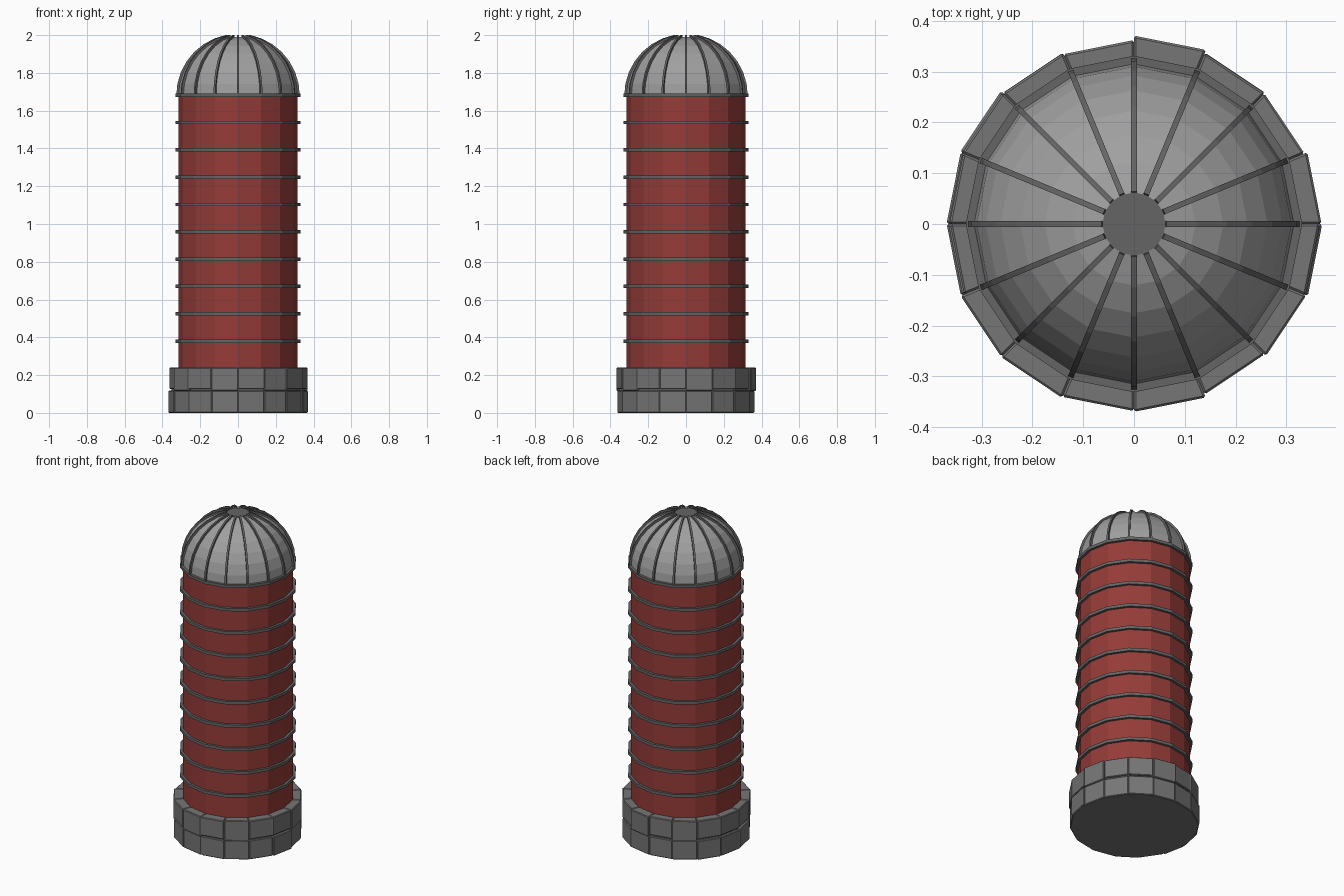
import bpy, bmesh, random
from math import sin, cos, pi, radians

if "Cube" in bpy.data.objects:
    bpy.data.objects.remove(bpy.data.objects["Cube"])

random.seed(4)
N = 16                      # sides all around
STEP = 2 * pi / N
R = 0.316                   # wall radius
WALL_TOP = 1.68


def material(name, rgb):
    m = bpy.data.materials.new(name)
    m.diffuse_color = (*rgb, 1)
    m.use_nodes = True
    m.node_tree.nodes["Principled BSDF"].inputs["Base Color"].default_value = m.diffuse_color
    return m


red = material("red_wall", (0.30, 0.045, 0.04))
dark = material("dark_grey", (0.13, 0.13, 0.13))
mid = material("mid_grey", (0.18, 0.18, 0.18))
light = material("light_grey", (0.35, 0.35, 0.35))


def finish(bm, name, mat):
    bmesh.ops.recalc_face_normals(bm, faces=bm.faces)
    me = bpy.data.meshes.new(name)
    bm.to_mesh(me)
    bm.free()
    me.materials.append(mat)
    ob = bpy.data.objects.new(name, me)
    bpy.context.collection.objects.link(ob)
    return ob


def lathe(name, profile, mat, closed=False, caps=False):
    """Spin an (r, z) profile into N flat sides."""
    bm = bmesh.new()
    rings = [[bm.verts.new((r * cos(i * STEP), r * sin(i * STEP), z))
              for i in range(N)] for r, z in profile]
    pairs = list(zip(rings, rings[1:])) + ([(rings[-1], rings[0])] if closed else [])
    for a, b in pairs:
        for i in range(N):
            j = (i + 1) % N
            bm.faces.new((a[i], a[j], b[j], b[i]))
    if caps:
        bm.faces.new(rings[0])
        bm.faces.new(rings[-1])
    return finish(bm, name, mat)


def block(bm, a0, a1, r_in, r_out, z0, z1, bevel):
    """Wedge-shaped stone between two angles."""
    lo, hi = [[bm.verts.new((r * cos(a), r * sin(a), z))
               for r, a in ((r_in, a0), (r_out, a0), (r_out, a1), (r_in, a1))]
              for z in (z0, z1)]
    faces = [bm.faces.new(lo), bm.faces.new(hi)]
    for i in range(4):
        j = (i + 1) % 4
        faces.append(bm.faces.new((lo[i], lo[j], hi[j], hi[i])))
    edges = list({e for f in faces for e in f.edges})
    bmesh.ops.bevel(bm, geom=edges, offset=bevel, segments=1, affect='EDGES')


# wall
lathe("wall", [(R, 0.01), (R, WALL_TOP)], red, caps=True)

# dome with a flat top
ring_angles = [radians(11.25 * k) for k in range(8)]
lathe("dome", [(R * cos(a), WALL_TOP + R * sin(a)) for a in ring_angles], light)
lathe("dome_cap", [(0.062, 1.982), (0.062, 1.991)], dark, caps=True)

# ribs following the dome
bm = bmesh.new()
for i in range(N):
    c, s = cos(i * STEP), sin(i * STEP)
    sections = []
    for a in ring_angles:
        sections.append([bm.verts.new((r * cos(a) * c - w * s, r * cos(a) * s + w * c,
                                       WALL_TOP + r * sin(a)))
                         for r, w in ((0.308, -0.0055), (0.327, -0.0055),
                                      (0.327, 0.0055), (0.308, 0.0055))])
    for p, q in zip(sections, sections[1:]):
        for k in range(4):
            m = (k + 1) % 4
            bm.faces.new((p[k], p[m], q[m], q[k]))
    bm.faces.new(sections[0])
    bm.faces.new(sections[-1])
finish(bm, "dome_ribs", dark)

# hoops around the wall
for k in range(10):
    z = 0.38 + k * 0.1447
    lathe(f"hoop_{k + 1}", [(0.308, z - 0.009), (0.331, z - 0.009),
                            (0.331, z + 0.009), (0.308, z + 0.009)], dark, closed=True)

# two courses of foundation stones, each one or two sides wide
lathe("foundation_floor", [(0.352, 0.0), (0.352, 0.225)], mid, caps=True)
for name, z0, z1 in (("lower_stones", 0.0, 0.118), ("upper_stones", 0.122, 0.24)):
    bm = bmesh.new()
    for i in range(N):
        drop = random.choice((0, 0, 0.01)) if z0 else 0
        block(bm, i * STEP, (i + 1) * STEP, 0.30, random.uniform(0.361, 0.371),
              z0 + 0.004 * bool(z0) - drop, z1, 0.004)
    finish(bm, name, mid)
